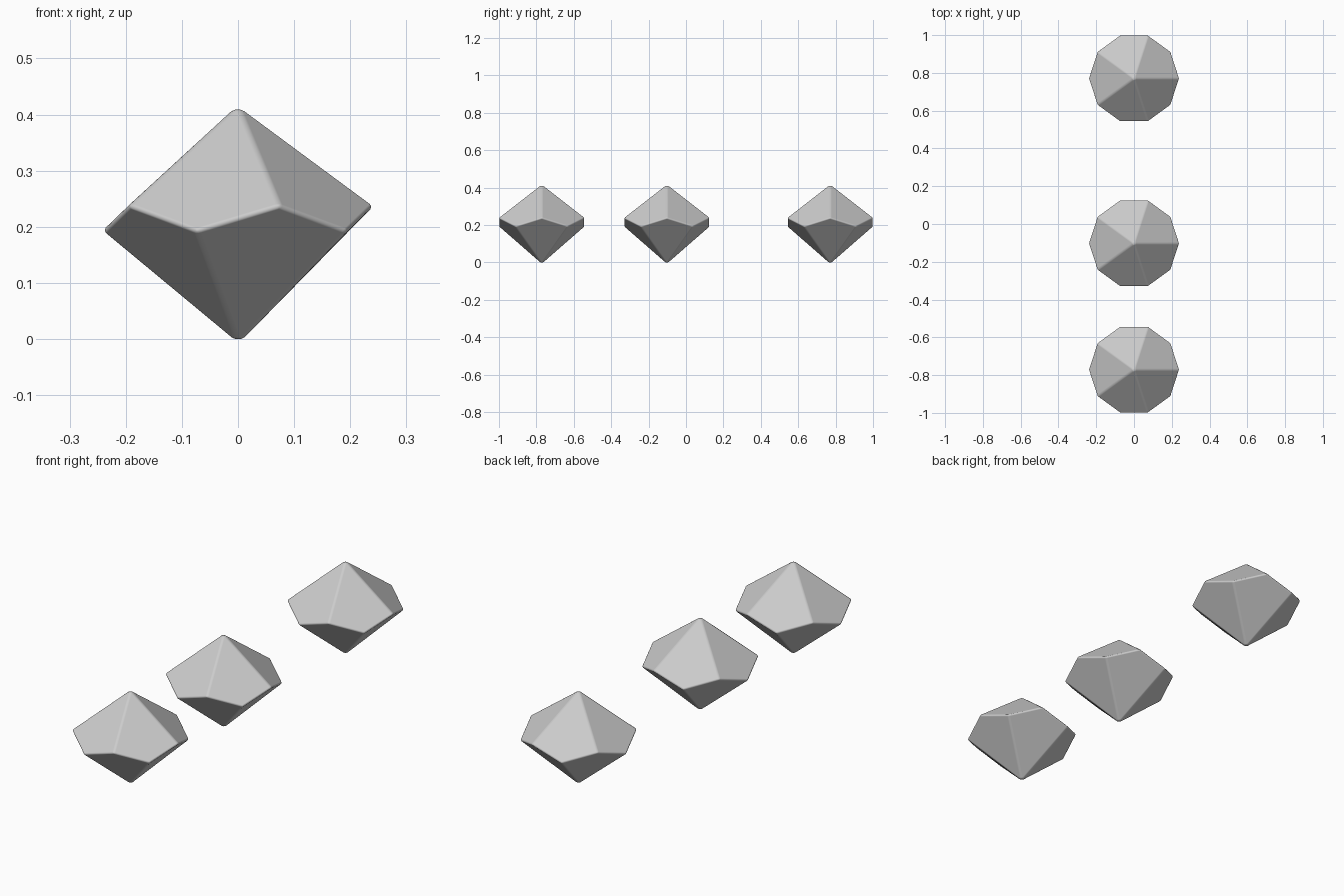
import bpy, bmesh, math

if "Cube" in bpy.data.objects:
    bpy.data.objects.remove(bpy.data.objects["Cube"])

RADIUS, TOP, BOTTOM = 0.242, 0.419, -0.007   # sharp sizes before rounding
MID, ZIG = 0.217, 0.0225                     # height and zigzag of the waist


def ten_sided_die(name, y):
    bm = bmesh.new()
    # two tips and a zigzag waist
    top = bm.verts.new((0, 0, TOP))
    bottom = bm.verts.new((0, 0, BOTTOM))
    ring = []
    for i in range(10):
        a = math.radians(36 * i)
        z = MID + (ZIG if i % 2 == 0 else -ZIG)
        ring.append(bm.verts.new((RADIUS * math.cos(a), RADIUS * math.sin(a), z)))
    # kite-shaped faces, alternately upper and lower
    for i in range(10):
        a, b, c = ring[i], ring[(i + 1) % 10], ring[(i + 2) % 10]
        bm.faces.new((top, a, b, c) if i % 2 == 0 else (bottom, c, b, a))
    bmesh.ops.recalc_face_normals(bm, faces=bm.faces)
    # rounded edges
    bmesh.ops.bevel(bm, geom=bm.edges[:], offset=0.008, offset_type='OFFSET',
                    segments=3, profile=0.5, affect='EDGES', clamp_overlap=True)
    # rest the tip on the ground
    low = min(v.co.z for v in bm.verts)
    bmesh.ops.translate(bm, verts=bm.verts, vec=(0, 0, -low))
    for f in bm.faces:
        f.smooth = True
    mesh = bpy.data.meshes.new(name)
    bm.to_mesh(mesh)
    bm.free()
    obj = bpy.data.objects.new(name, mesh)
    obj.location.y = y
    bpy.context.collection.objects.link(obj)
    # keep the large faces flat-looking
    mod = obj.modifiers.new("flat_faces", 'WEIGHTED_NORMAL')
    mod.weight = 100
    mod.keep_sharp = True


# row of three dice
for name, y in (("front_die", -0.771), ("middle_die", -0.102), ("back_die", 0.771)):
    ten_sided_die(name, y)
